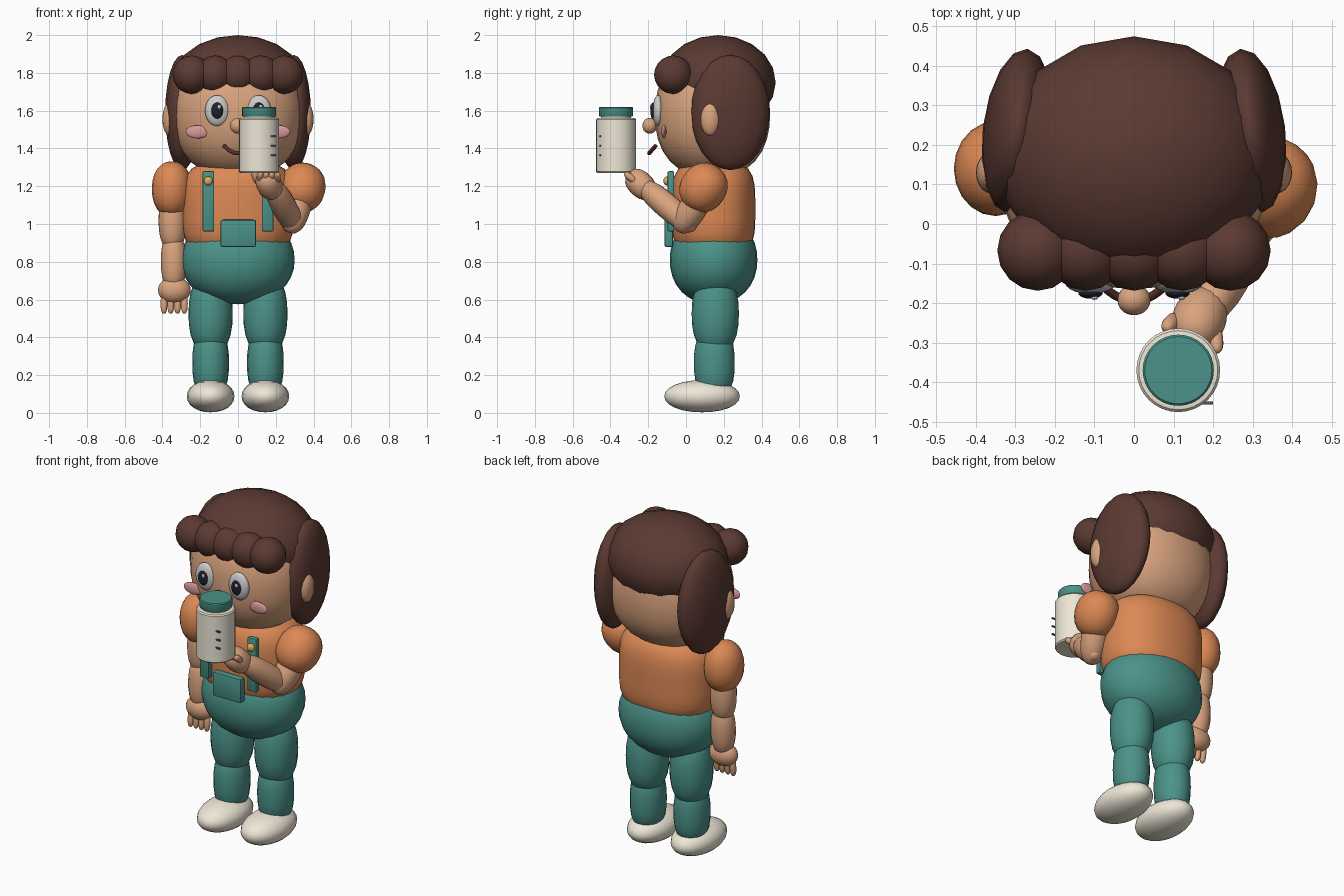
import bpy, bmesh, math
from mathutils import Vector, Matrix

if "Cube" in bpy.data.objects:
    bpy.data.objects.remove(bpy.data.objects["Cube"])

COL = dict(hair=(.105, .042, .032), skin=(.70, .37, .21), orange=(.72, .25, .09), teal=(.07, .29, .25),
           cream=(.86, .80, .68), white=(.9, .9, .88), dark=(.015, .015, .025), pink=(.70, .32, .33),
           gold=(.72, .42, .09), mouth=(.10, .03, .025), mark=(.06, .09, .13))
MAT = {}
for key, c in COL.items():
    MAT[key] = bpy.data.materials.new(key)
    MAT[key].diffuse_color = (*c, 1)


def finish(name, bm, mat, angle=40):
    me = bpy.data.meshes.new(name)
    bm.to_mesh(me)
    bm.free()
    ob = bpy.data.objects.new(name, me)
    bpy.context.collection.objects.link(ob)
    me.materials.append(MAT[mat])
    bpy.ops.object.select_all(action='DESELECT')
    ob.select_set(True)
    bpy.context.view_layer.objects.active = ob
    bpy.ops.object.shade_smooth_by_angle(angle=math.radians(angle))
    return ob


def blob(name, loc, half, mat, p=2, q=2, rot=None, seg=20, rings=12):
    """Superellipsoid: p shapes the horizontal section, q the vertical one."""
    bm = bmesh.new()
    bmesh.ops.create_uvsphere(bm, u_segments=seg, v_segments=rings, radius=1)
    rot = rot or Matrix.Identity(3)
    for v in bm.verts:
        x, y, z = (abs(c) for c in v.co)
        d = ((x ** p + y ** p) ** (q / p) + z ** q) ** (1 / q)
        v.co = rot @ (v.co / d * Vector(half)) + Vector(loc)
    return finish(name, bm, mat, 60)


def limb(name, a, b, r, mat, q=2.4, seg=16):
    """Plump limb segment whose ends are a and b."""
    a, b = Vector(a), Vector(b)
    rot = (b - a).to_track_quat('Z', 'Y').to_matrix()
    return blob(name, (a + b) / 2, (r, r, (b - a).length / 2), mat, q=q, rot=rot, seg=seg, rings=12)


def box(name, loc, size, mat, bevel=.008):
    bm = bmesh.new()
    bmesh.ops.create_cube(bm, size=1)
    for v in bm.verts:
        v.co = v.co * Vector(size) + Vector(loc)
    if bevel:
        bmesh.ops.bevel(bm, geom=bm.edges[:], offset=bevel, segments=2, profile=.5, affect='EDGES')
    return finish(name, bm, mat)


def lathe(name, loc, profile, mat, n=32):
    bm = bmesh.new()
    rings = [[bm.verts.new((loc[0] + r * math.cos(i * math.tau / n), loc[1] + r * math.sin(i * math.tau / n), z))
              for i in range(n)] for r, z in profile]
    for lo, hi in zip(rings, rings[1:]):
        for i in range(n):
            bm.faces.new((lo[i], lo[(i + 1) % n], hi[(i + 1) % n], hi[i]))
    bm.faces.new(rings[0][::-1])
    bm.faces.new(rings[-1])
    return finish(name, bm, mat)


# Head and hair cap
blob("head", (0, .14, 1.58), (.345, .305, .335), "skin", 2.2, 2.3, seg=24, rings=16)
blob("hair_cap", (0, .17, 1.75), (.35, .305, .25), "hair", 2, 2, seg=16, rings=10)
for i in range(5):
    blob(f"fringe_{i}", ((i - 2) * .122, -.067, 1.79), (.102,) * 3, "hair", seg=16, rings=10)

# Paired face parts, side hair, straps, legs and shoes
for s, side in ((-1, "left"), (1, "right")):
    yaw = Matrix.Rotation(math.radians(7 * s), 3, 'Z')
    blob(f"side_hair_{side}", (s * .295, .235, 1.59), (.088, .21, .305), "hair", rot=yaw, seg=16)
    blob(f"ear_{side}", (s * .36, .13, 1.555), (.04, .053, .09), "skin")
    blob(f"eye_{side}", (s * .11, -.147, 1.60), (.065, .03, .082), "white")
    blob(f"pupil_{side}", (s * .11, -.175, 1.60), (.031, .014, .043), "dark")
    blob(f"eye_glint_{side}", (s * .11 + .01, -.186, 1.62), (.01, .006, .012), "white", seg=10, rings=6)
    blob(f"cheek_{side}", (s * .215, -.117, 1.488), (.062, .013, .035), "pink")
    box(f"strap_{side}", (s * .157, -.08, 1.12), (.062, .035, .32), "teal")
    blob(f"button_{side}", (s * .157, -.103, 1.228), (.024, .017, .024), "gold", seg=14, rings=8)
    blob(f"thigh_{side}", (s * .145, .155, .525), (.117, .125, .215), "teal", 2, 2.4)
    blob(f"shin_{side}", (s * .145, .15, .265), (.097, .108, .18), "teal", 2, 2.7)
    blob(f"shoe_{side}", (s * .145, .085, .088), (.126, .2, .085), "cream", 2, 2.1)

# Nose and mouth
blob("nose", (0, -.192, 1.52), (.042, .039, .042), "skin")
bm = bmesh.new()
N, M = 13, 8
rings = []
for i in range(N):
    t = -1 + 2 * i / (N - 1)
    c = Vector((t * .075, -.195 + .035 * t * t, 1.375 + .04 * t * t))
    rot = Vector((.075, .07 * t, .08 * t)).to_track_quat('Z', 'Y')
    rings.append([bm.verts.new(c + rot @ Vector((.011 * math.cos(k * math.tau / M), .011 * math.sin(k * math.tau / M), 0)))
                  for k in range(M)])
for lo, hi in zip(rings, rings[1:]):
    for k in range(M):
        bm.faces.new((lo[k], lo[(k + 1) % M], hi[(k + 1) % M], hi[k]))
bm.faces.new(rings[0][::-1])
bm.faces.new(rings[-1])
finish("mouth", bm, "mouth", 60)

# Shirt, trousers and bib pocket
blob("shirt", (0, .145, 1.08), (.295, .222, .255), "orange", 2.3, 3.8, seg=28, rings=20)
blob("trouser_hips", (0, .146, .81), (.3, .232, .235), "teal", 2.1, 2.15, seg=24, rings=16)
box("bib_pocket", (.002, -.092, .95), (.188, .045, .145), "teal", .01)

# Hanging arm
blob("sleeve_left", (-.35, .14, 1.185), (.106, .12, .147), "orange", 2, 2.2)
limb("upper_arm_left", (-.35, .14, 1.16), (-.345, .14, .86), .073, "skin")
limb("forearm_left", (-.342, .14, .95), (-.34, .13, .65), .069, "skin")
blob("hand_left", (-.337, .125, .65), (.087, .06, .07), "skin")
for i in range(4):
    x = -.392 + i * .036
    limb(f"finger_left_{i}", (x, .12, .63), (x, .11, .525), .019, "skin", seg=10)

# Raised arm
limb("sleeve_right", (.365, .165, 1.30), (.315, .02, 1.085), .123, "orange", 2.2, 20)
limb("upper_arm_right", (.345, .11, 1.2), (.275, -.04, .96), .074, "skin")
limb("forearm_right", (.31, .045, .97), (.175, -.245, 1.22), .067, "skin")
limb("hand_right", (.19, -.18, 1.15), (.14, -.30, 1.27), .068, "skin")
limb("thumb_right", (.11, -.235, 1.21), (.08, -.265, 1.29), .021, "skin", seg=10)
for i in range(4):
    x = .115 + i * .03
    limb(f"finger_right_{i}", (x, -.26, 1.22), (x + .005, -.325, 1.27), .019, "skin", seg=10)

# Bottle with lid and level marks
B = (.112, -.37)
lathe("bottle", B, [(.1, 1.27), (.106, 1.277), (.106, 1.553), (.1, 1.56), (.08, 1.562), (.08, 1.58)], "cream")
lathe("bottle_lid", B, [(.086, 1.568), (.09, 1.573), (.09, 1.615), (.085, 1.62)], "teal")
for i in range(3):
    box(f"bottle_mark_{i}", (.182, -.453, 1.365 + i * .05), (.036, .008, .008), "mark", 0)

for m in bpy.data.materials:
    if m.users and not m.is_grease_pencil:
        m.use_nodes = True
        m.node_tree.nodes["Principled BSDF"].inputs["Base Color"].default_value = m.diffuse_color
